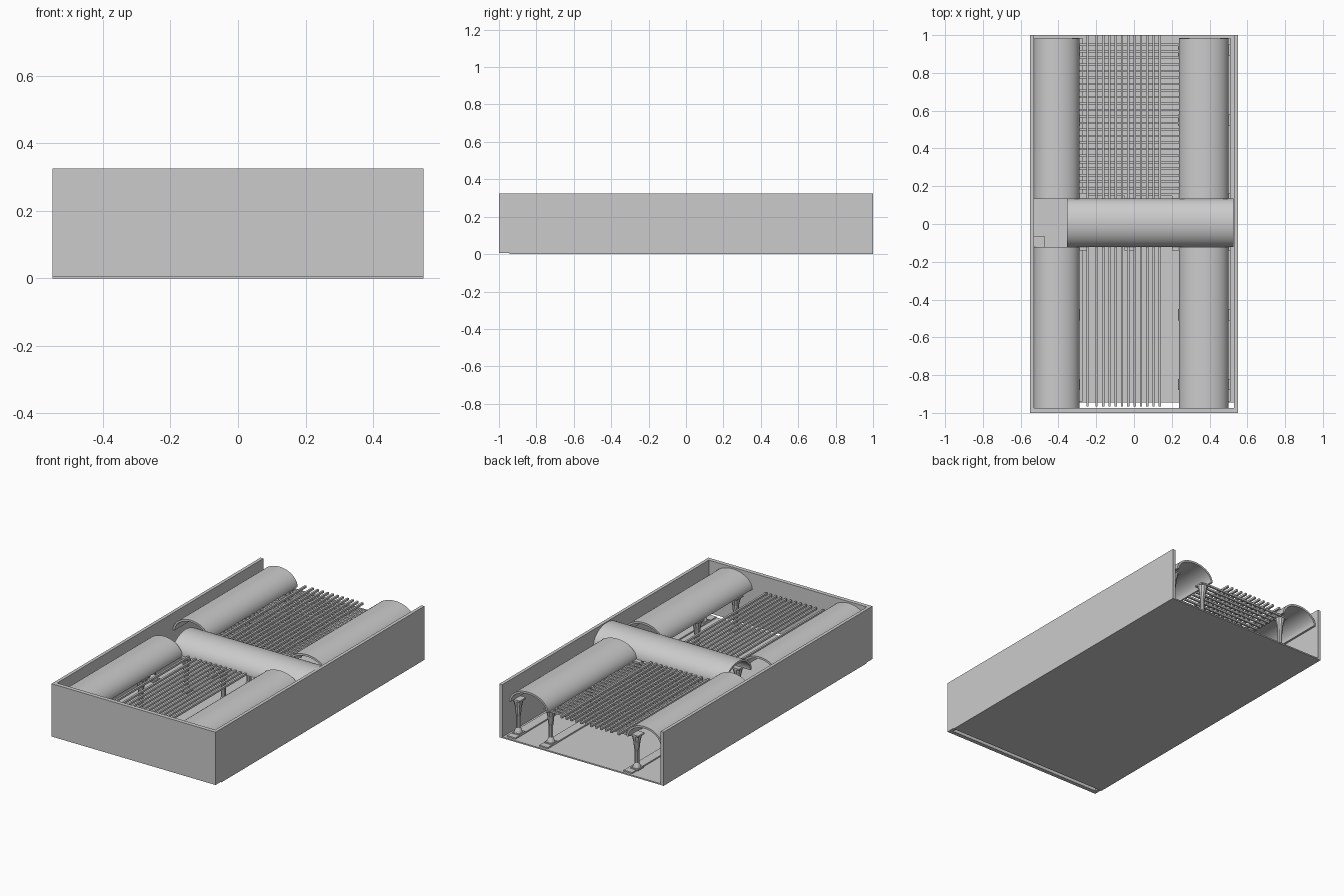
import bpy, bmesh, math
from mathutils import Vector

if "Cube" in bpy.data.objects:
    bpy.data.objects.remove(bpy.data.objects["Cube"])


def finish(name, bm, smooth=False):
    bmesh.ops.recalc_face_normals(bm, faces=bm.faces)
    me = bpy.data.meshes.new(name)
    bm.to_mesh(me)
    bm.free()
    ob = bpy.data.objects.new(name, me)
    bpy.context.collection.objects.link(ob)
    if smooth:
        bpy.ops.object.select_all(action='DESELECT')
        ob.select_set(True)
        bpy.context.view_layer.objects.active = ob
        bpy.ops.object.shade_smooth_by_angle(angle=math.radians(35))
    return ob


def add_box(bm, x0, x1, y0, y1, z0, z1):
    vs = bmesh.ops.create_cube(bm, size=1)['verts']
    for v in vs:
        v.co = Vector(((x0 + x1) / 2 + v.co.x * (x1 - x0),
                       (y0 + y1) / 2 + v.co.y * (y1 - y0),
                       (z0 + z1) / 2 + v.co.z * (z1 - z0)))


def boxes(name, items):
    bm = bmesh.new()
    for b in items:
        add_box(bm, *b)
    return finish(name, bm)


def vault(name, lo, hi, start, end, along_y=True, spring=0.225, top=0.315):
    """Thin elliptical barrel shell, spanning lo..hi, extruded start..end."""
    bm = bmesh.new()
    c, r, t, n = (lo + hi) / 2, (hi - lo) / 2, 0.012, 24
    prof = []
    for k, d in ((range(n + 1), 0), (range(n, -1, -1), t)):
        for i in k:
            a = math.pi * i / n
            prof.append((c + (r - d) * math.cos(a),
                         spring + (top - spring - d) * math.sin(a)))
    place = (lambda p, s: (p[0], s, p[1])) if along_y else (lambda p, s: (s, p[0], p[1]))
    a = [bm.verts.new(place(p, start)) for p in prof]
    b = [bm.verts.new(place(p, end)) for p in prof]
    m = len(prof)
    for i in range(m):
        j = (i + 1) % m
        bm.faces.new((a[i], a[j], b[j], b[i]))
    for ring in (a, b):
        for i in range(n):
            bm.faces.new((ring[i], ring[i + 1], ring[m - 2 - i], ring[m - 1 - i]))
    return finish(name, bm, True)


# Floor (short of the front wall, leaving a slot) and three walls
boxes("floor", [(-0.55, 0.55, -0.945, 1, 0, 0.008)])
boxes("left_wall", [(-0.55, -0.53, -1, 1, 0.005, 0.325)])
boxes("right_wall", [(0.53, 0.55, -1, 1, 0.005, 0.325)])
boxes("front_wall", [(-0.53, 0.53, -1, -0.975, 0.005, 0.325)])

# Barrel vaults: two side aisles split by a cross vault
for side, lo, hi in (("left", -0.529, -0.288), ("right", 0.238, 0.5)):
    vault(side + "_front_vault", lo, hi, -0.975, -0.122)
    vault(side + "_back_vault", lo, hi, 0.132, 0.982)
vault("cross_vault", -0.122, 0.135, -0.355, 0.527, False, top=0.323)

# Plinth strips under the column rows
boxes("plinth_strips", [(x - 0.028, x + 0.028, -0.94, 0.985, 0.008, 0.016)
                        for x in (-0.3, 0.265, 0.482)])

# Flared columns with faceted shafts and square base and cap
PROFILE = [(0.024, 0.022), (0.02, 0.034), (0.013, 0.05), (0.013, 0.12),
           (0.017, 0.15), (0.019, 0.175), (0.026, 0.205), (0.029, 0.22)]


def column(name, x, y):
    bm = bmesh.new()
    n, rings = 10, []
    for r, z in PROFILE:
        rings.append([bm.verts.new((x + r * math.cos(2 * math.pi * i / n),
                                    y + r * math.sin(2 * math.pi * i / n), z))
                      for i in range(n)])
    for p, q in zip(rings, rings[1:]):
        for i in range(n):
            j = (i + 1) % n
            bm.faces.new((p[i], p[j], q[j], q[i]))
    bm.faces.new(rings[0])
    bm.faces.new(rings[-1])
    add_box(bm, x - 0.026, x + 0.026, y - 0.026, y + 0.026, 0.014, 0.023)
    add_box(bm, x - 0.03, x + 0.03, y - 0.03, y + 0.03, 0.218, 0.227)
    finish(name, bm)


spots = [(x, y) for x in (-0.315, 0.262, 0.48) for y in (-0.85, -0.48, 0.55, 0.92)]
spots += [(x, y) for x in (-0.27, -0.02, 0.23, 0.48) for y in (-0.11, 0.133)]
spots.append((-0.5, -0.095))
for i, (x, y) in enumerate(spots):
    column(f"column_{i + 1}", x, y)

# Ceiling lattice: long bars everywhere, cross bars in the back half
xs = [-0.246, -0.198] + [-0.163 + 0.0333 * i for i in range(10)]
boxes("long_bars", [(x - 0.006, x + 0.006, -0.965, 1, 0.226, 0.238) for x in xs])
boxes("cross_bars", [(-0.295, 0.245, y - 0.006, y + 0.006, 0.216, 0.227)
                     for y in [0.155 + 0.0345 * i for i in range(24)]])
